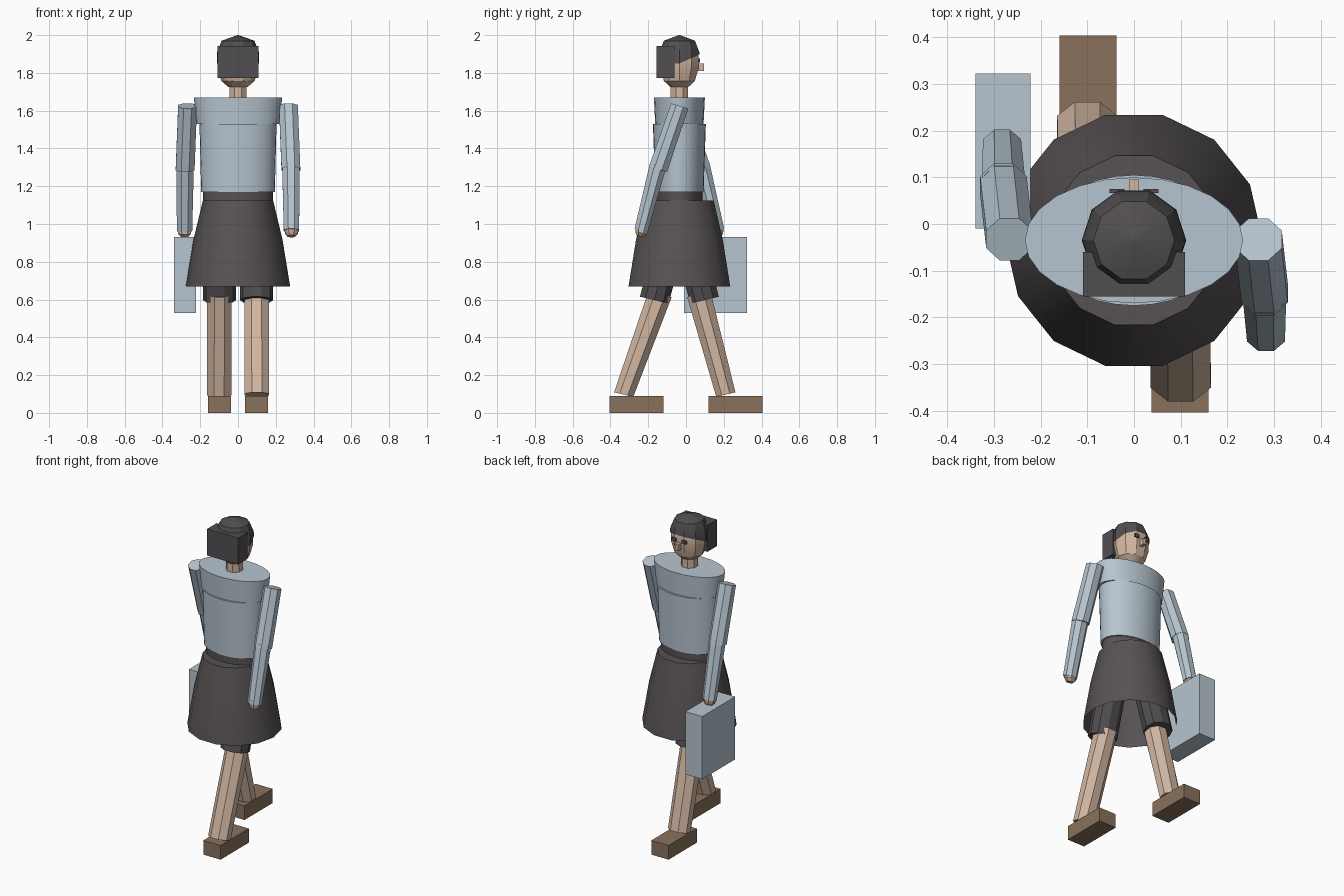
import bpy, bmesh
from math import sin, cos, pi, radians
from mathutils import Vector

cube = bpy.data.objects.get("Cube")
if cube:
    bpy.data.objects.remove(cube)


def material(name, rgb):
    m = bpy.data.materials.new(name)
    m.use_nodes = True
    m.diffuse_color = (*rgb, 1)
    m.node_tree.nodes["Principled BSDF"].inputs["Base Color"].default_value = (*rgb, 1)
    return m


BLUE = material("pale blue", (0.47, 0.56, 0.63))
SKIRT = material("charcoal", (0.096, 0.084, 0.09))
SHORTS = material("dark grey", (0.078, 0.072, 0.078))
SKIN = material("skin", (0.64, 0.47, 0.36))
BROWN = material("brown", (0.25, 0.165, 0.107))
HAIR = material("dark hair", (0.085, 0.077, 0.083))
CY = -0.035  # body axis in y


def finish(name, bm, mat):
    bmesh.ops.recalc_face_normals(bm, faces=bm.faces)
    mesh = bpy.data.meshes.new(name)
    bm.to_mesh(mesh)
    bm.free()
    mesh.materials.append(mat)
    ob = bpy.data.objects.new(name, mesh)
    bpy.context.collection.objects.link(ob)
    bpy.ops.object.select_all(action="DESELECT")
    ob.select_set(True)
    bpy.context.view_layer.objects.active = ob
    bpy.ops.object.shade_smooth_by_angle(angle=radians(30))
    return ob


def loft(name, mat, rings, sides, phase=0, bottom=True, top=True):
    """Skin over rings, each (centre, x radius, y radius, slope of z along y)."""
    bm = bmesh.new()
    loops = []
    for c, rx, ry, slope in rings:
        loop = []
        for i in range(sides):
            a = 2 * pi * i / sides + phase
            dy = ry * sin(a)
            loop.append(bm.verts.new(Vector(c) + Vector((rx * cos(a), dy, dy * slope))))
        loops.append(loop)
    for lo, hi in zip(loops, loops[1:]):
        for i in range(sides):
            j = (i + 1) % sides
            bm.faces.new((lo[i], lo[j], hi[j], hi[i]))
    if bottom:
        bm.faces.new(loops[0])
    if top:
        bm.faces.new(loops[-1])
    return finish(name, bm, mat)


def column(name, mat, profile, sides, **kw):
    """Upright elliptical body from (z, x radius, y radius)."""
    return loft(name, mat, [((0, CY, z), rx, ry, 0) for z, rx, ry in profile], sides, **kw)


def box(name, mat, x, y, z):
    bm = bmesh.new()
    bmesh.ops.create_cube(bm, size=1)
    for v in bm.verts:
        v.co = [(lo + hi) / 2 + t * (hi - lo) for t, (lo, hi) in zip(v.co, (x, y, z))]
    return finish(name, bm, mat)


# Torso, belt and skirt
column("lower_torso", BLUE, [(1.17, 0.195, 0.128), (1.53, 0.204, 0.14)], 32)
column("shoulder_yoke", BLUE, [(1.53, 0.218, 0.128), (1.67, 0.234, 0.135)], 24)
column("belt", SKIRT, [(1.1, 0.184, 0.122), (1.18, 0.184, 0.122)], 32)
column("skirt", SKIRT, [(0.67, 0.276, 0.276), (0.915, 0.236, 0.236), (1.125, 0.186, 0.186)],
       14, bottom=False)

# Neck and head
column("neck", SKIN, [(1.66, 0.05, 0.05), (1.75, 0.05, 0.05)], 8, phase=pi / 8)
column("head", SKIN, [(1.725, 0.05, 0.05), (1.757, 0.088, 0.086), (1.825, 0.107, 0.107),
                      (1.895, 0.107, 0.107), (1.96, 0.08, 0.08)], 10)
box("nose", SKIN, (-0.011, 0.011), (0.05, 0.095), (1.81, 1.85))

# Hair cap with a rim rising toward the face, and the bun block behind
hair = column("hair_cap", HAIR, [(1.85, 0.112, 0.112), (1.91, 0.111, 0.111), (1.97, 0.087, 0.087),
                                 (2.0, 0.003, 0.003)], 10, bottom=False)
for v in hair.data.vertices:
    if v.co.z < 1.88:
        v.co.z += 0.45 * max(0, v.co.y - CY)
box("hair_bun", HAIR, (-0.109, 0.109), (-0.155, -0.06), (1.773, 1.943))

for side, s in (("left", 1), ("right", -1)):
    box(side + "_eye", HAIR, sorted((s * 0.02, s * 0.052)), (0.066, 0.075), (1.855, 1.875))

    # Arms swing opposite to the legs
    shoulder = Vector((s * 0.267, -0.033, 1.625))
    elbow = Vector((s * 0.28, -0.033 - s * 0.115, 1.29))
    wrist = Vector((s * 0.283, -0.035 - s * 0.203, 0.965))
    tip = wrist + Vector((0, -s * 0.006, -0.03))
    tilt = -s * 0.31
    ph = pi / 8
    loft(side + "_upper_arm", BLUE, [(elbow, 0.054, 0.052, tilt), (shoulder, 0.054, 0.049, tilt)], 8, ph)
    loft(side + "_forearm", BLUE, [(wrist, 0.044, 0.037, tilt),
                                   (elbow + Vector((0, 0, 0.02)), 0.05, 0.046, tilt)], 8, ph)
    loft(side + "_hand", SKIN, [(tip, 0.022, 0.02, tilt), (wrist + Vector((0, 0, -0.012)), 0.038, 0.033, tilt),
                                (wrist + Vector((0, 0, 0.02)), 0.038, 0.033, tilt)], 8, ph)

    # Striding legs: left trails, right leads
    hip = Vector((s * 0.095, CY, 1.1))
    knee = Vector((s * 0.098, CY - s * 0.133, 0.597))
    ankle = Vector((s * 0.1, -0.33 if s > 0 else 0.211, 0.097))
    tilt = -s * 0.24
    loft(side + "_shorts_leg", SHORTS, [(knee, 0.088, 0.08, tilt), (hip, 0.088, 0.08, tilt)], 10)
    loft(side + "_lower_leg", SKIN, [(ankle, 0.07, 0.055, tilt),
                                     (knee + Vector((0, s * 0.03, 0.03)), 0.07, 0.067, tilt)], 8, ph)
    box(side + "_shoe", BROWN, sorted((s * 0.038, s * 0.16)), sorted((-s * 0.12, -s * 0.404)), (0, 0.09))

# Case carried in the right hand
box("briefcase", BLUE, (-0.34, -0.222), (-0.01, 0.323), (0.53, 0.93))
